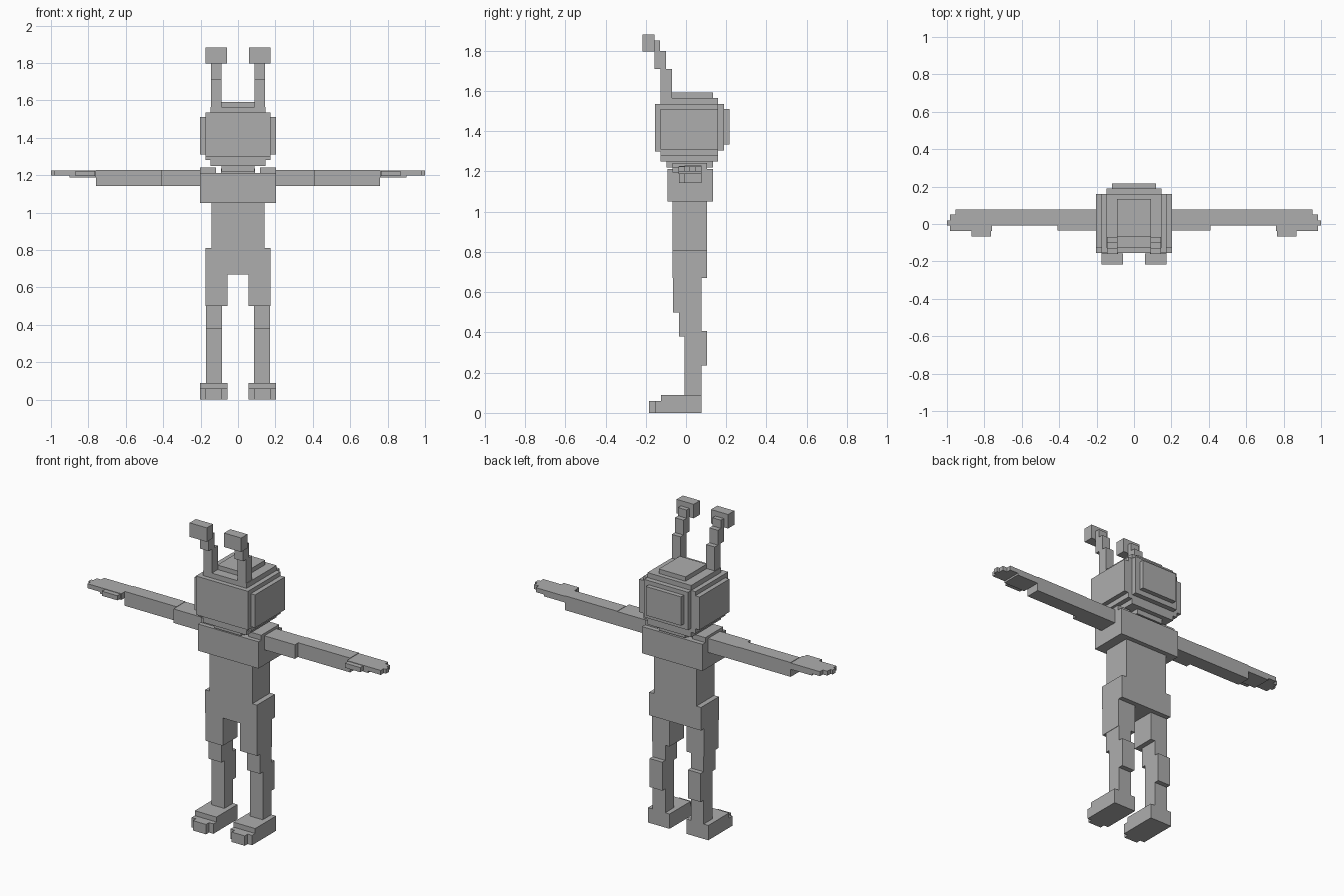
import bpy
import bmesh
from mathutils import Vector

grey = bpy.data.materials.new("plain grey")
grey.diffuse_color = (0.42, 0.42, 0.42, 1)


def blocks(name, *boxes, pair=False):
    """One object from boxes (x0, x1, y0, y1, z0, z1); pair adds the mirrored side."""
    mesh = bpy.data.meshes.new(name)
    bm = bmesh.new()
    for x0, x1, y0, y1, z0, z1 in boxes:
        cube = bmesh.ops.create_cube(bm, size=1)["verts"]
        centre = Vector((x0 + x1, y0 + y1, z0 + z1)) / 2
        size = Vector((x1 - x0, y1 - y0, z1 - z0))
        for v in cube:
            v.co = v.co * size + centre
    bm.to_mesh(mesh)
    bm.free()
    mesh.materials.append(grey)
    obj = bpy.data.objects.new(name, mesh)
    bpy.context.collection.objects.link(obj)
    if pair:
        mirror = obj.modifiers.new("mirror", 'MIRROR')
        mirror.use_mirror_merge = False
    return obj


# Head: rounded cube made of stepped slabs
blocks("head",
       (-.175, .175, -.155, .16, 1.30, 1.535),
       (-.175, .175, -.127, .16, 1.28, 1.30))
blocks("head_side_panel", (.175, .203, -.127, .16, 1.31, 1.51),
       pair=True)
blocks("head_back",
       (-.147, .147, .16, .19, 1.305, 1.535),
       (-.118, .118, .19, .217, 1.335, 1.51))
blocks("head_top",
       (-.147, .147, -.127, .16, 1.535, 1.565),
       (-.09, .09, -.07, .133, 1.565, 1.592))
blocks("jaw",
       (-.147, .147, -.127, .16, 1.25, 1.28),
       (-.088, .088, -.098, .133, 1.22, 1.25))

# Antennae: leaning stems with a block at the tip
blocks("antenna",
       (.087, .144, -.127, -.07, 1.565, 1.71),
       (.087, .144, -.157, -.10, 1.71, 1.80),
       (.087, .144, -.157, -.13, 1.80, 1.85),
       (.058, .173, -.217, -.157, 1.797, 1.882), pair=True)

# Torso
blocks("neck", (-.09, .09, -.065, .10, 1.20, 1.235))
blocks("chest",
       (-.203, .203, -.093, .133, 1.05, 1.212),
       (.118, .203, -.067, .105, 1.212, 1.242),
       (-.203, -.118, -.067, .105, 1.212, 1.242))
blocks("waist", (-.143, .143, -.067, .105, .81, 1.05))
blocks("hips", (-.174, .174, -.067, .105, .67, .81))

# Arms
blocks("upper_arm", (.203, .408, -.036, .078, 1.142, 1.227), pair=True)
blocks("forearm", (.408, .758, -.007, .078, 1.142, 1.229), pair=True)
blocks("hand",
       (.758, .90, -.037, .078, 1.188, 1.226),
       (.90, .955, -.037, .078, 1.199, 1.226),
       (.955, .985, -.037, .05, 1.199, 1.226),
       (.985, 1.0, -.008, .02, 1.199, 1.226),
       (.765, .868, -.066, -.037, 1.195, 1.223),
       pair=True)

# Legs
blocks("thigh", (.057, .174, -.064, .076, .50, .67), pair=True)
blocks("knee", (.086, .172, -.036, .076, .38, .50), pair=True)
blocks("shin", (.086, .172, -.008, .076, .09, .38), pair=True)
blocks("calf", (.086, .172, .076, .105, .235, .408), pair=True)
blocks("foot",
       (.057, .203, -.125, .076, 0, .09),
       (.057, .203, -.155, -.125, 0, .06),
       (.086, .174, -.184, -.155, 0, .06), pair=True)
